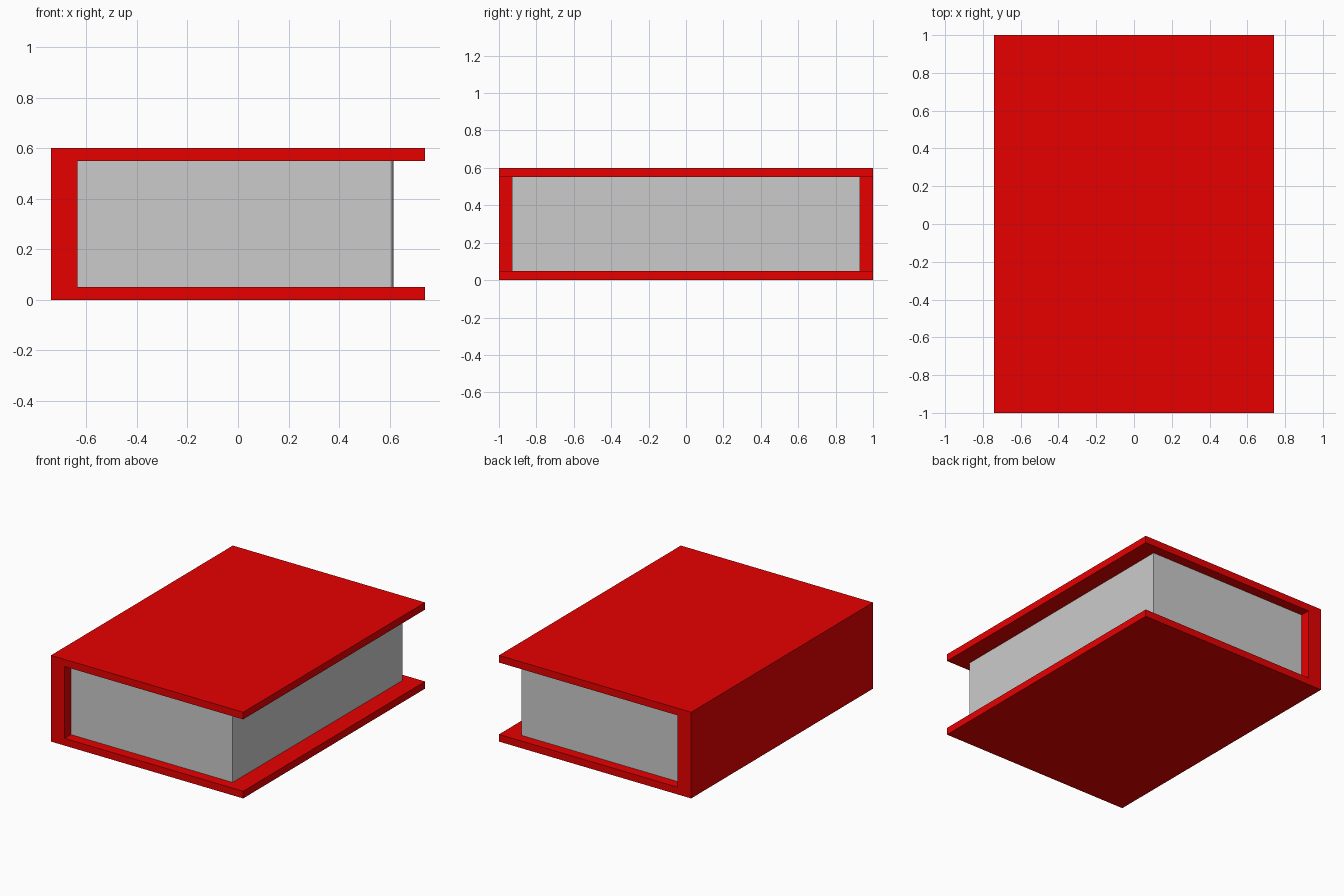
import bpy, bmesh
from mathutils import Vector

if "Cube" in bpy.data.objects:
    bpy.data.objects.remove(bpy.data.objects["Cube"])


def prism(name, outline, direction, material=None):
    """Extrude a closed planar outline into a solid."""
    bm = bmesh.new()
    face = bm.faces.new([bm.verts.new(p) for p in outline])
    ext = bmesh.ops.extrude_face_region(bm, geom=[face])
    verts = [g for g in ext["geom"] if isinstance(g, bmesh.types.BMVert)]
    bmesh.ops.translate(bm, verts=verts, vec=Vector(direction))
    bmesh.ops.recalc_face_normals(bm, faces=bm.faces)
    mesh = bpy.data.meshes.new(name)
    bm.to_mesh(mesh)
    bm.free()
    obj = bpy.data.objects.new(name, mesh)
    bpy.context.collection.objects.link(obj)
    if material:
        mesh.materials.append(material)
    return obj


red = bpy.data.materials.new("cover_red")
red.diffuse_color = (0.8, 0.0, 0.0, 1.0)
red.use_nodes = True
red.node_tree.nodes["Principled BSDF"].inputs["Base Color"].default_value = red.diffuse_color

W, H, T = 0.74, 0.60, 0.05   # half width, height, board thickness
SPINE = -0.635               # inner face of the spine

# Cover: C-shaped section of two boards and a spine
section = [(W, 0), (W, T), (SPINE, T), (SPINE, H - T),
           (W, H - T), (W, H), (-W, H), (-W, 0)]
prism("cover", [(x, -1, z) for x, z in section], (0, 2, 0), red)

# Page block: very slightly wider at the back
pages = [(SPINE, -0.93), (0.61, -0.93), (0.615, 0.93), (SPINE, 0.93)]
prism("pages", [(x, y, T) for x, y in pages], (0, 0, H - 2 * T))
